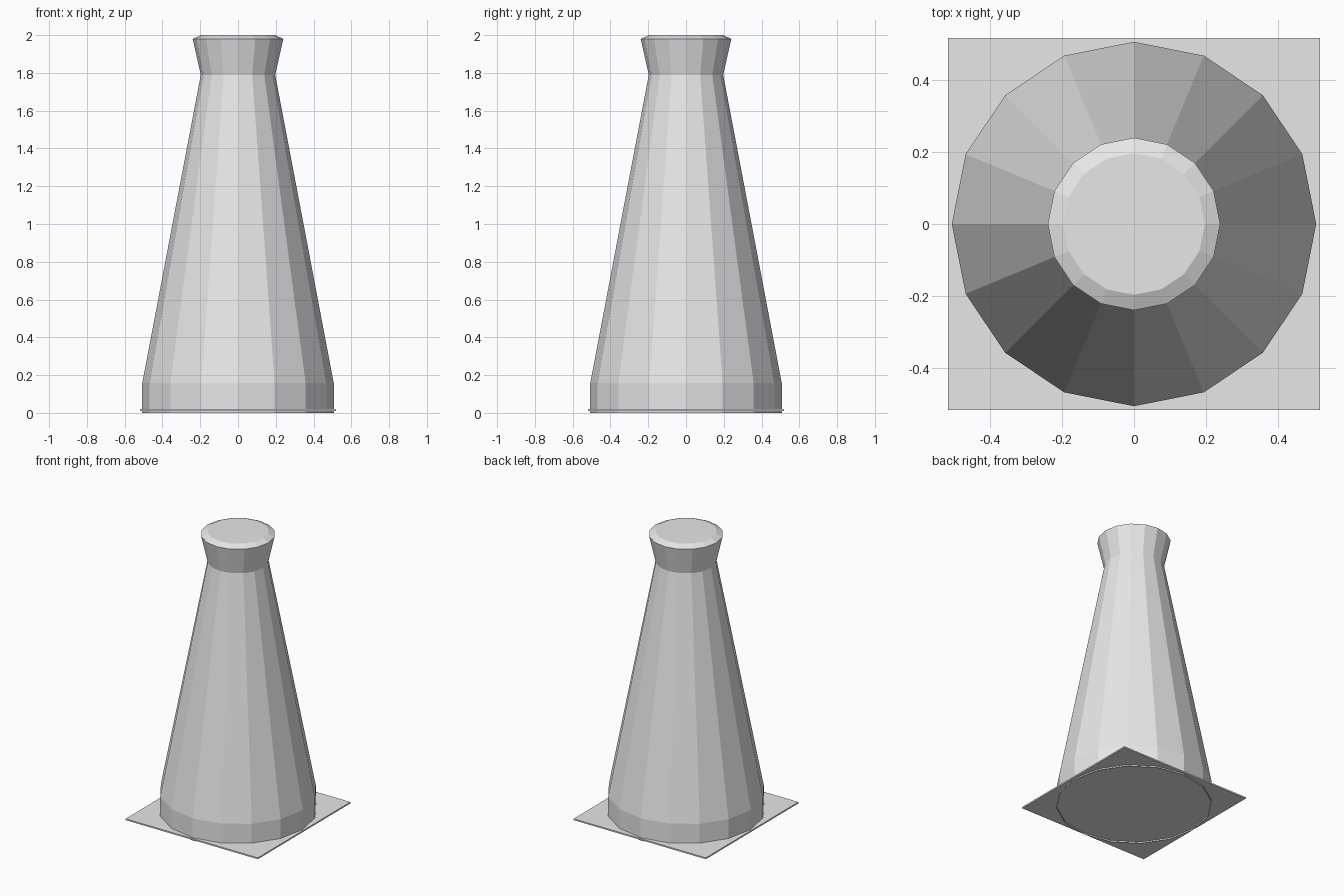
import bpy
import bmesh
from math import cos, sin, tau

cube = bpy.data.objects.get("Cube")
if cube:
    bpy.data.objects.remove(cube, do_unlink=True)

SIDES = 16

grey = bpy.data.materials.new("light_grey")
grey.use_nodes = True
colour = (0.8, 0.8, 0.8, 1.0)
grey.diffuse_color = colour
grey.node_tree.nodes["Principled BSDF"].inputs["Base Color"].default_value = colour


def add_object(name, bm):
    """Turn a bmesh into a flat-shaded grey object."""
    mesh = bpy.data.meshes.new(name)
    bm.normal_update()
    bm.to_mesh(mesh)
    bm.free()
    mesh.materials.append(grey)
    obj = bpy.data.objects.new(name, mesh)
    bpy.context.collection.objects.link(obj)
    return obj


# Tapered tower: straight foot, long taper, flared collar and chamfered cap
profile = [(0.507, 0.0), (0.507, 0.157), (0.197, 1.79), (0.24, 1.98), (0.197, 2.0)]
bm = bmesh.new()
rings = [[bm.verts.new((r * cos(tau * i / SIDES), r * sin(tau * i / SIDES), z))
          for i in range(SIDES)] for r, z in profile]
for low, high in zip(rings, rings[1:]):
    for i in range(SIDES):
        j = (i + 1) % SIDES
        bm.faces.new((low[i], low[j], high[j], high[i]))
bm.faces.new(rings[-1])
add_object("tower", bm)

# Thin square plate, with the open rim of the tower just below it
bm = bmesh.new()
bmesh.ops.create_cube(bm, size=1.0)
bmesh.ops.scale(bm, vec=(1.036, 1.036, 0.01), verts=bm.verts)
bmesh.ops.translate(bm, vec=(0, 0, 0.015), verts=bm.verts)
add_object("base_plate", bm)
